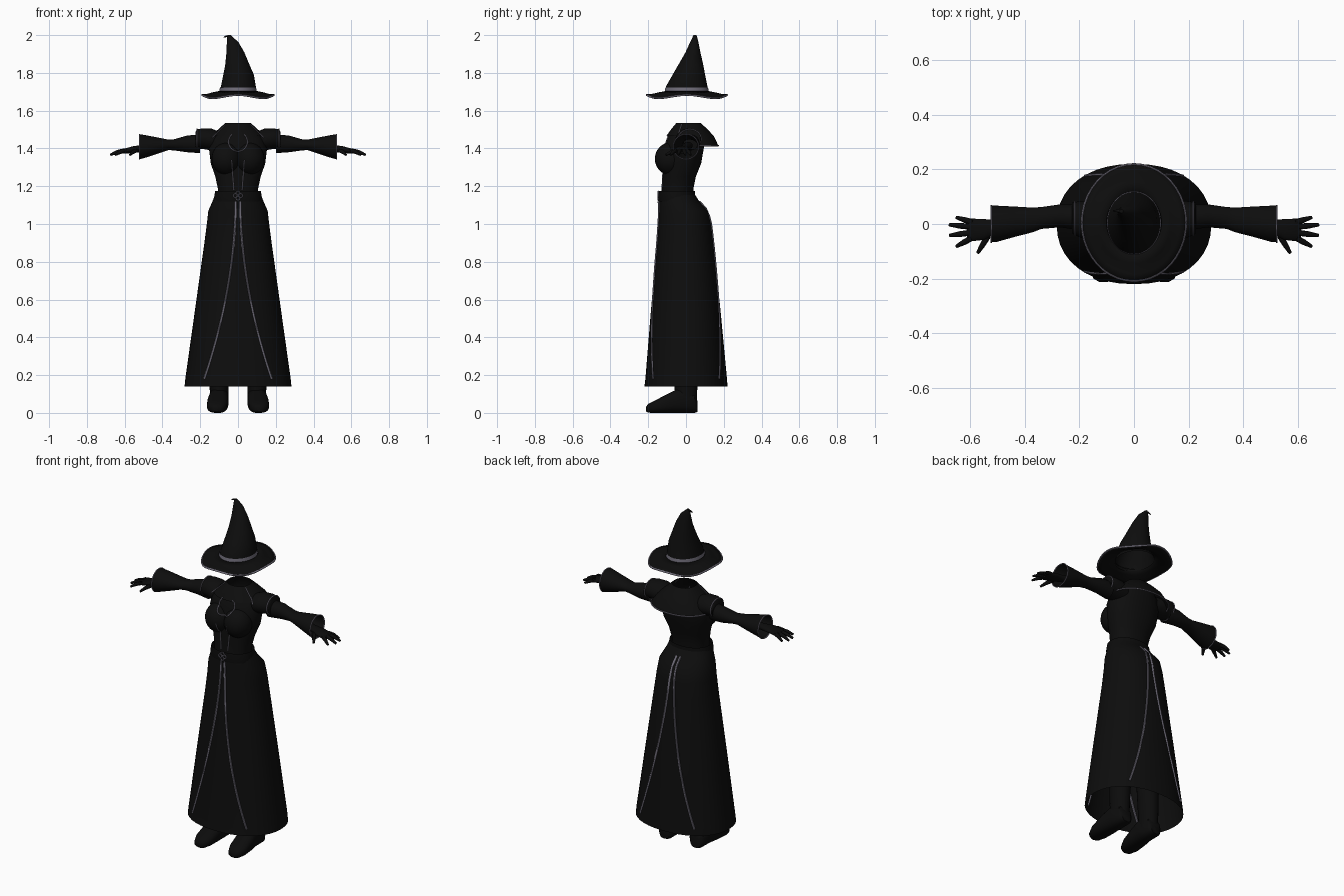
import bpy, bmesh, math
from mathutils import Vector

default_cube = bpy.data.objects.get("Cube")
if default_cube:
    bpy.data.objects.remove(default_cube)


def material(name, colour):
    mat = bpy.data.materials.new(name)
    mat.use_nodes = True
    mat.diffuse_color = (*colour, 1)
    mat.node_tree.nodes["Principled BSDF"].inputs["Base Color"].default_value = (*colour, 1)
    return mat


CLOTH = material("black_cloth", (.004, .004, .004))
LEATHER = material("black_leather", (.0035, .0035, .0035))
TRIM = material("grey_trim", (.16, .15, .19))
made = []


def add_object(name, mesh, mat):
    mesh.materials.clear()
    mesh.materials.append(mat)
    obj = bpy.data.objects.new(name, mesh)
    bpy.context.collection.objects.link(obj)
    made.append(obj)
    return obj


def signed_power(value, power):
    return math.copysign(abs(value) ** (2 / power), value)


def ring_points(ring, axis="Z", power=2, count=40):
    """Oval cross-section (x, y, z, radius, radius) lying across an axis."""
    x, y, z, a, b = ring
    points = []
    for i in range(count):
        angle = math.tau * i / count
        u = a * signed_power(math.cos(angle), power)
        v = b * signed_power(math.sin(angle), power)
        offset = {"X": (0, u, v), "Y": (u, 0, v), "Z": (u, v, 0)}[axis]
        points.append(Vector((x, y, z)) + Vector(offset))
    return points


def loft(name, rings, mat, axis="Z", power=2, caps="", side=1, keep=None):
    """Skin a row of oval sections; caps may hold 'start' and 'end'."""
    bm = bmesh.new()
    rows = []
    for ring in rings:
        points = ring_points(ring, axis, power)
        rows.append([bm.verts.new((p.x * side, p.y, p.z)) for p in points])
    for low, high in zip(rows, rows[1:]):
        for i in range(len(low)):
            bm.faces.new((low[i - 1], low[i], high[i], high[i - 1]))
    if "start" in caps:
        bm.faces.new(rows[0])
    if "end" in caps:
        bm.faces.new(rows[-1])
    bmesh.ops.recalc_face_normals(bm, faces=bm.faces)
    if keep:
        unwanted = [f for f in bm.faces if not keep(f.calc_center_median())]
        bmesh.ops.delete(bm, geom=unwanted, context="FACES")
    mesh = bpy.data.meshes.new(name)
    bm.to_mesh(mesh)
    bm.free()
    return add_object(name, mesh, mat)


def tube(name, points, radius, mat, closed=False, taper=None):
    """Round cord along a path, turned into a mesh."""
    curve = bpy.data.curves.new(name, "CURVE")
    curve.dimensions = "3D"
    curve.bevel_depth = radius
    curve.bevel_resolution = 2
    curve.use_fill_caps = True
    spline = curve.splines.new("POLY")
    spline.points.add(len(points) - 1)
    for i, point in enumerate(points):
        spline.points[i].co = (*point, 1)
        spline.points[i].radius = taper[i] if taper else 1
    spline.use_cyclic_u = closed
    helper = bpy.data.objects.new(name + "_path", curve)
    bpy.context.collection.objects.link(helper)
    bpy.context.view_layer.update()
    mesh = bpy.data.meshes.new_from_object(
        helper.evaluated_get(bpy.context.evaluated_depsgraph_get()))
    bpy.data.objects.remove(helper)
    return add_object(name, mesh, mat)


def body_rings(profile):
    """Turn (height, half width, front, back) into oval sections."""
    return [(0, (f + b) / 2, z, w, (b - f) / 2) for z, w, f, b in profile]


def ellipsoid(name, centre, size, mat):
    bm = bmesh.new()
    bmesh.ops.create_uvsphere(bm, u_segments=24, v_segments=16, radius=1)
    bmesh.ops.scale(bm, vec=size, verts=bm.verts)
    bmesh.ops.translate(bm, vec=centre, verts=bm.verts)
    mesh = bpy.data.meshes.new(name)
    bm.to_mesh(mesh)
    bm.free()
    return add_object(name, mesh, mat)


# Skirt, waistband and bodice
loft("skirt", body_rings([
    (1.16, .12, -.135, .045), (1.12, .135, -.14, .07), (1.07, .157, -.142, .115),
    (1, .165, -.146, .133), (.9, .178, -.153, .145), (.55, .227, -.185, .182),
    (.18, .279, -.215, .217), (.14, .283, -.22, .22)]), CLOTH, power=2.2)
loft("waistband", body_rings([
    (1.12, .127, -.145, .05), (1.145, .126, -.147, .049), (1.175, .121, -.143, .047)]),
    LEATHER, power=2.2)
loft("bodice", body_rings([
    (1.15, .106, -.13, .038), (1.19, .107, -.128, .04), (1.25, .12, -.125, .052),
    (1.32, .144, -.122, .08), (1.4, .154, -.118, .094), (1.45, .142, -.103, .1),
    (1.495, .105, -.078, .095), (1.534, .066, -.05, .076)]), CLOTH, power=2.2)

# Capelet covering the upper back
capelet = body_rings([
    (1.535, .067, -.051, .078), (1.5, .106, -.08, .115),
    (1.465, .145, -.104, .148), (1.415, .18, -.12, .171)])
loft("capelet", capelet, CLOTH, power=2.2,
     keep=lambda c: c.y > 0 or c.z > 1.465)
hem = [p for p in ring_points(capelet[-1], power=2.2) if p.y > .02]
tube("capelet_hem", hem, .004, TRIM)

# Hat crown, curled tip, brim and band
loft("hat_crown", [
    (0, .004, 1.69, .1, .117), (.002, .004, 1.73, .092, .109),
    (.003, .015, 1.79, .081, .086), (-.003, .025, 1.84, .065, .067),
    (-.014, .037, 1.91, .047, .039), (-.029, .044, 1.965, .03, .021),
    (-.043, .047, 1.99, .014, .012), (-.046, .047, 2, .007, .007)], CLOTH, caps="end")
tube("hat_tip", [(-.045, .047, 1.994), (-.062, .048, 1.994), (-.076, .048, 1.988)],
     .006, CLOTH, taper=[1, .8, .4])
loft("hat_band", [(0, .004, 1.703, .099, .116), (0, .004, 1.722, .096, .113)], TRIM)


def brim_edge(radius_scale, drop):
    edge = ring_points((0, .005, 1.7, .19 * radius_scale, .213 * radius_scale))
    for i, p in enumerate(edge):
        wave = math.cos(4 * math.tau * i / len(edge))
        p.z += drop * (wave - 3) / 4
    return edge


bm = bmesh.new()
rows = [[bm.verts.new(p) for p in brim_edge(s, d)]
        for s, d in ((.53, 0), (.7, .014), (.88, .032), (1, .034))]
for inner, outer in zip(rows, rows[1:]):
    for i in range(len(inner)):
        bm.faces.new((inner[i - 1], outer[i - 1], outer[i], inner[i]))
brim_mesh = bpy.data.meshes.new("hat_brim")
bm.to_mesh(brim_mesh)
bm.free()
brim = add_object("hat_brim", brim_mesh, CLOTH)
thickness = brim.modifiers.new("thickness", "SOLIDIFY")
thickness.thickness = .008
thickness.offset = 0
tube("hat_brim_edge", brim_edge(1, .034), .005, TRIM, closed=True)

# Paired parts: bust, sleeves, hands and boots
for side, label in ((1, "left"), (-1, "right")):
    ellipsoid(label + "_bust", (.062 * side, -.085, 1.345), (.078, .08, .085), CLOTH)
    loft(label + "_shoulder_puff", [
        (.09, .012, 1.435, .06, .05), (.14, .014, 1.447, .07, .058),
        (.19, .016, 1.452, .068, .054), (.218, .02, 1.45, .06, .051),
        (.226, .022, 1.44, .056, .046)], CLOTH, "X", caps="end", side=side)
    cuff = (.522, 0, 1.409, .067, .066)
    loft(label + "_sleeve", [
        (.2, .024, 1.425, .047, .05), (.27, .03, 1.424, .042, .044),
        (.34, .022, 1.419, .04, .029), (.37, .015, 1.419, .045, .028),
        (.44, .008, 1.414, .056, .047), (.5, .001, 1.41, .066, .062), cuff],
        CLOTH, "X", side=side)
    puff_edge = ring_points((.217, .02, 1.45, .061, .052), "X")
    for part, edge in (("_puff_edge", puff_edge), ("_cuff_edge", ring_points(cuff, "X"))):
        tube(label + part, [(p.x * side, p.y, p.z) for p in edge], .003, TRIM, closed=True)
    loft(label + "_palm", [
        (.4, .01, 1.415, .025, .02), (.5, -.01, 1.4, .024, .018),
        (.55, -.02, 1.395, .038, .018), (.6, -.022, 1.386, .042, .014),
        (.612, -.022, 1.383, .034, .01)], LEATHER, "X", caps="start end", side=side)
    fingers = {"thumb": (.535, -.045, .572, -.106), "index": (.595, -.052, .65, -.082),
               "middle": (.6, -.032, .675, -.042), "ring": (.6, -.01, .676, -.003),
               "little": (.59, .006, .65, .024)}
    for finger, (x, y, tip_x, tip_y) in fingers.items():
        middle = ((x + tip_x) / 2, (y + tip_y) / 2, 1.382)
        path = [(x, y, 1.39), middle, (tip_x, tip_y, 1.366)]
        tube(f"{label}_{finger}_finger", [(p[0] * side, p[1], p[2]) for p in path],
             .011, LEATHER, taper=[1, .95, .55])
    loft(label + "_boot_shaft", [
        (.1, 0, .05, .048, .058), (.1, 0, .14, .05, .06), (.096, 0, .35, .06, .064),
        (.09, 0, .55, .056, .06), (.08, -.01, .95, .072, .08)], LEATHER, side=side)
    loft(label + "_boot_foot", [
        (.102, .06, .035, .03, .03), (.102, .045, .05, .046, .05),
        (.102, -.03, .067, .052, .067), (.107, -.09, .052, .056, .052),
        (.111, -.16, .034, .053, .034), (.112, -.2, .024, .036, .023),
        (.112, -.212, .02, .015, .012)], LEATHER, "Y", 2.5, "start end", side)


# Trim laid on the cloth
def lay_on_cloth(name, flat_points, radius, facing=-1):
    bpy.context.view_layer.update()
    graph = bpy.context.evaluated_depsgraph_get()
    path = []
    for x, z in flat_points:
        hit, spot, *_ = bpy.context.scene.ray_cast(
            graph, Vector((x, facing * 3, z)), Vector((0, -facing, 0)))
        if hit:
            path.append(spot)
    tube(name, path, radius, TRIM)


for side, label in ((1, "left"), (-1, "right")):
    steps = [i / 24 for i in range(25)]
    sweep = [(side * (.012 + .166 * t ** 1.9), 1.12 - .94 * t) for t in steps]
    lay_on_cloth(label + "_front_skirt_trim", sweep, .006)
    lay_on_cloth(label + "_back_skirt_trim", sweep, .006, facing=1)
    lay_on_cloth(label + "_bodice_trim",
                 [(side * (.022 + .012 * t), 1.18 + .16 * t) for t in steps], .003)
    lay_on_cloth(label + "_collar_trim",
                 [(side * (.066 + .07 * t), 1.528 - .07 * t) for t in steps], .003)

# Keyhole neckline and buckle
angles = [math.radians(130 + 280 * i / 30) for i in range(31)]
lay_on_cloth("neckline_trim",
             [(.05 * math.cos(a), 1.434 + .05 * math.sin(a)) for a in angles], .003)
for i in range(4):
    a = math.tau * i / 4
    loop = ring_points((.014 * math.cos(a), -.147, 1.15 + .014 * math.sin(a), .01, .01), "Y")
    tube(f"buckle_loop_{i + 1}", loop, .003, TRIM, closed=True)

# Smooth shading with crisp edges
bpy.ops.object.select_all(action="DESELECT")
for obj in made:
    obj.select_set(True)
bpy.context.view_layer.objects.active = made[0]
bpy.ops.object.shade_smooth_by_angle(angle=math.radians(45))
